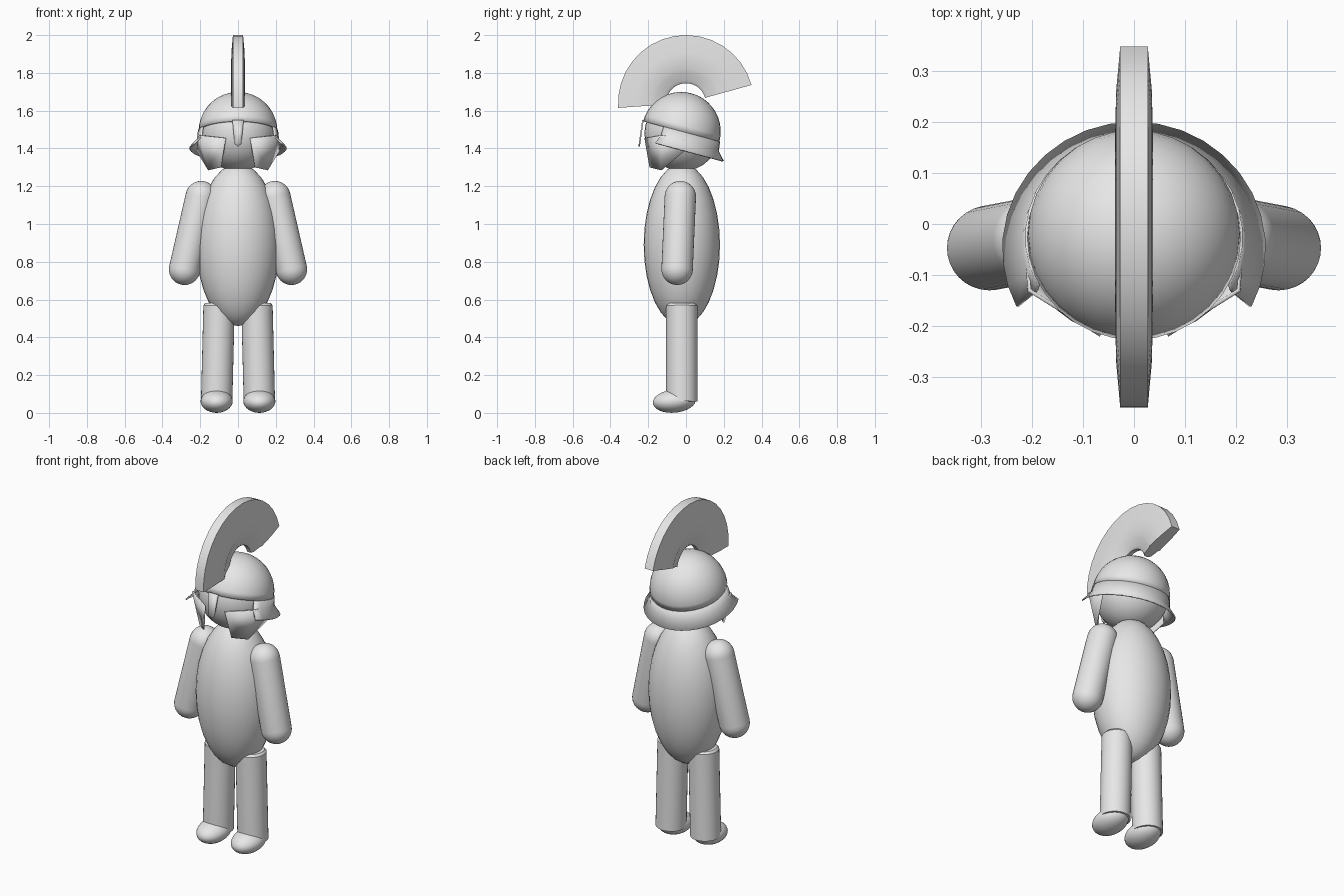
import bpy, bmesh
from math import sin, cos, pi, radians
from mathutils import Vector

cube = bpy.data.objects.get("Cube")
if cube:
    bpy.data.objects.remove(cube, do_unlink=True)

grey = bpy.data.materials.new("plain_grey")
grey.use_nodes = True
grey.diffuse_color = (0.8, 0.8, 0.8, 1)
grey.node_tree.nodes["Principled BSDF"].inputs["Base Color"].default_value = (0.8, 0.8, 0.8, 1)
parts = []


def finish(name, bm, loc=(0, 0, 0)):
    bmesh.ops.remove_doubles(bm, verts=bm.verts, dist=1e-5)
    bmesh.ops.recalc_face_normals(bm, faces=bm.faces)
    mesh = bpy.data.meshes.new(name)
    bm.to_mesh(mesh)
    bm.free()
    mesh.materials.append(grey)
    ob = bpy.data.objects.new(name, mesh)
    ob.location = loc
    bpy.context.collection.objects.link(ob)
    parts.append(ob)
    return ob


def lathe(name, profile, loc=(0, 0, 0), start=0, end=360, steps=32, axis="Z", solid=False):
    """Sweep a (radius, height) profile around an axis; solid closes and caps it."""
    bm = bmesh.new()
    rings = []
    for i in range(steps + 1):
        a = radians(start + (end - start) * i / steps)
        ring = []
        for r, h in profile:
            u, v = r * cos(a), r * sin(a)
            ring.append(bm.verts.new((u, v, h) if axis == "Z" else (h, u, v)))
        rings.append(ring)
    n = len(profile)
    for a, b in zip(rings, rings[1:]):
        for j in range(n if solid else n - 1):
            k = (j + 1) % n
            bm.faces.new((a[j], a[k], b[k], b[j]))
    if solid:
        bm.faces.new(rings[0])
        bm.faces.new(rings[-1])
    return finish(name, bm, loc)


def arc(radius, start, end, steps, shift=0):
    angles = [radians(start + (end - start) * i / steps) for i in range(steps + 1)]
    return [(radius * cos(a), radius * sin(a) + shift) for a in angles]


def ellipsoid(name, loc, size):
    ob = lathe(name, arc(1, -90, 90, 16), loc)
    ob.scale = size
    return ob


def plate(name, points, faces):
    bm = bmesh.new()
    vs = [bm.verts.new(p) for p in points]
    for f in faces:
        bm.faces.new([vs[i] for i in f])
    return finish(name, bm)


def thicken(ob, amount, offset=0):
    mod = ob.modifiers.new("Thickness", "SOLIDIFY")
    mod.thickness = amount
    mod.offset = offset


def aim(ob, low, high):
    ob.rotation_euler = (Vector(high) - Vector(low)).to_track_quat("Z", "Y").to_euler()


# Body and head
ellipsoid("body", (0, -0.022, 0.89), (0.22, 0.202, 0.43))
ellipsoid("head", (0, -0.02, 1.48), (0.2, 0.2, 0.2))

# Limbs
for side, s in (("left", 1), ("right", -1)):
    low, high = Vector((s * 0.283, -0.047, 0.76)), Vector((s * 0.195, -0.03, 1.145))
    length = (high - low).length
    arm = lathe(side + "_arm", arc(0.083, -90, 0, 8) + arc(0.083, 0, 90, 8, length), low)
    aim(arm, low, high)

    low, high = Vector((s * 0.113, -0.022, 0.06)), Vector((s * 0.1, -0.022, 0.58))
    length = (high - low).length
    leg = lathe(side + "_leg", [(0, 0), (0.083, 0), (0.083, length - 0.012),
                                (0.073, length), (0, length)], low)
    aim(leg, low, high)

    foot = ellipsoid(side + "_foot", (s * 0.113, -0.062, 0.062), (0.085, 0.114, 0.061))
    foot.rotation_euler.x = radians(5)

# Helmet bowl and neck guard, tipped backwards together
centre, tilt = (0, -0.025, 1.49), radians(-15)
bowl = lathe("helmet_bowl", arc(0.209, 0, 90, 10), centre)
bowl.rotation_euler.x = tilt
thicken(bowl, 0.008, -1)
guard = lathe("neck_guard", [(0.209, 0), (0.215, -0.05), (0.255, -0.095)], centre,
              start=-27, end=207, steps=22)
guard.rotation_euler.x = tilt
thicken(guard, 0.008)

# Nose guard
nose = plate("nose_guard", [(-0.03, -0.228, 1.55), (0.03, -0.228, 1.55), (0.018, -0.246, 1.425),
                            (0, -0.249, 1.41), (-0.018, -0.246, 1.425)], [range(5)])
thicken(nose, 0.008)

# Cheek guards, mirrored
cheeks = plate("cheek_guards", [(0.065, -0.217, 1.455), (0.09, -0.19, 1.30), (0.155, -0.13, 1.285),
                                (0.215, -0.01, 1.385), (0.212, -0.01, 1.45), (0.205, -0.13, 1.47)],
               [(0, 1, 2, 5), (5, 2, 3, 4)])
cheeks.modifiers.new("Mirror", "MIRROR")
thicken(cheeks, 0.008)

# Crest arch with a narrower inner band
half = [(0.36, 0.027), (0.27, 0.035), (0.18, 0.037), (0.165, 0.03), (0.12, 0.024), (0.105, 0.012)]
section = half + [(r, -w) for r, w in reversed(half)]
lathe("helmet_crest", section, (0, 0, 1.64), start=15.5, end=184, steps=16, axis="X", solid=True)

# Smooth shading with sharp edges kept
bpy.ops.object.select_all(action="DESELECT")
for ob in parts:
    ob.select_set(True)
bpy.context.view_layer.objects.active = parts[0]
bpy.ops.object.shade_smooth_by_angle(angle=radians(35))
